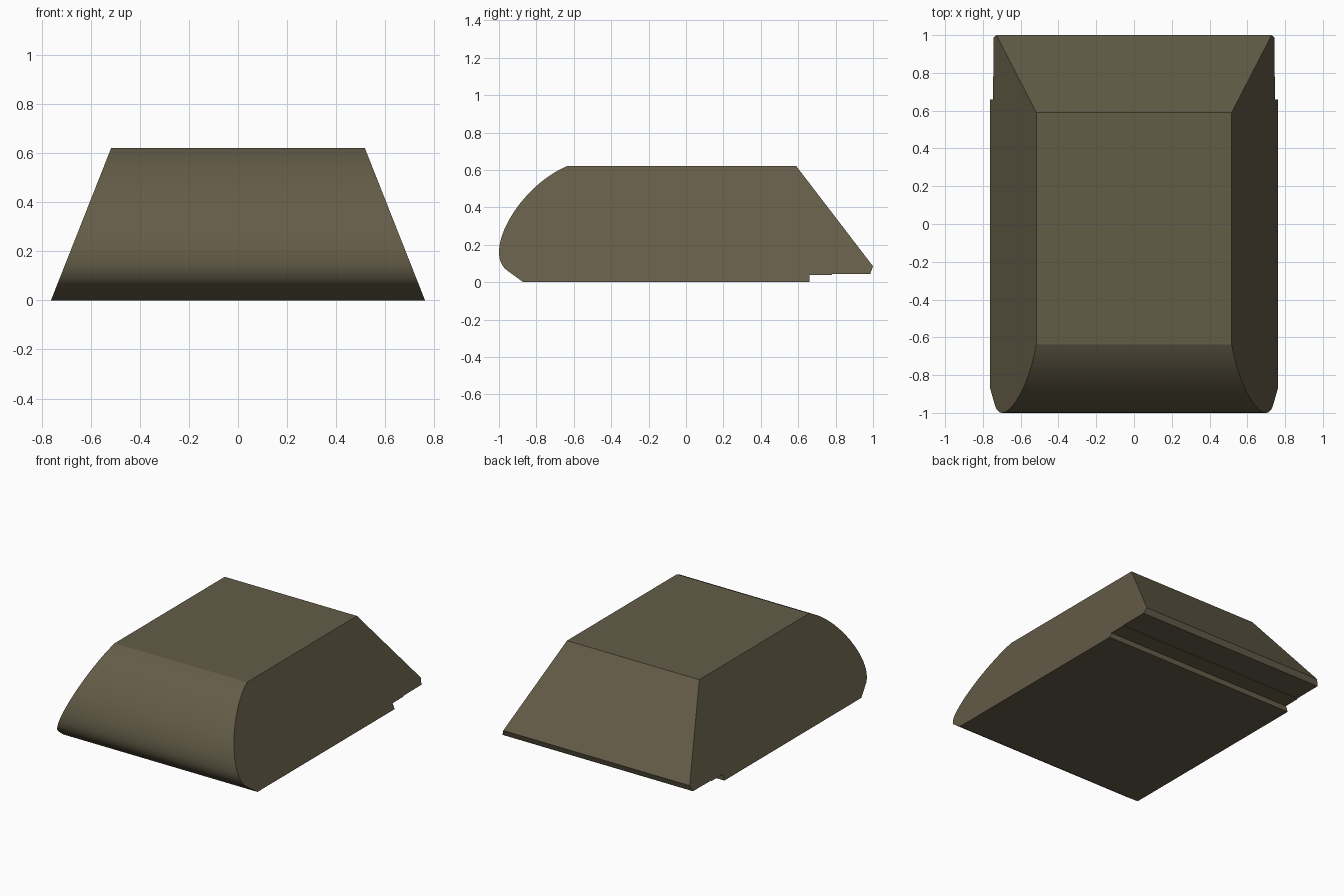
import bpy, bmesh, math
from mathutils import Vector
from mathutils.geometry import interpolate_bezier

if "Cube" in bpy.data.objects:
    bpy.data.objects.remove(bpy.data.objects["Cube"])

TOP, BASE_HALF, TOP_HALF = 0.62, 0.762, 0.517


def bezier(a, b, c, d, n):
    pts = interpolate_bezier(*[Vector((p[0], p[1], 0)) for p in (a, b, c, d)], n)
    return [(p.x, p.y) for p in pts]


def half_width(z):
    return BASE_HALF + (TOP_HALF - BASE_HALF) * z / TOP


# Side profile (y, z): rounded front, sloped back and a step underneath
nose = bezier((-0.637, TOP), (-0.83, 0.54), (-1.0, 0.31), (-1.0, 0.16), 17)
chin = bezier((-1.0, 0.16), (-1.0, 0.12), (-0.985, 0.083), (-0.957, 0.063), 8)
profile = nose + chin[1:] + [(-0.87, 0), (0.66, 0), (0.66, 0.038), (0.78, 0.039),
                             (0.78, 0.043), (0.985, 0.044), (1.0, 0.085), (0.59, TOP)]

# Body: the profile spanned between two inward-leaning side walls
bm = bmesh.new()
left = [bm.verts.new((-half_width(z), y, z)) for y, z in profile]
right = [bm.verts.new((half_width(z), y, z)) for y, z in profile]
bm.faces.new(left)
bm.faces.new(right[::-1])
for i in range(len(profile)):
    j = (i + 1) % len(profile)
    bm.faces.new((left[i], right[i], right[j], left[j]))
bmesh.ops.recalc_face_normals(bm, faces=bm.faces[:])
mesh = bpy.data.meshes.new("body")
bm.to_mesh(mesh)
bm.free()

body = bpy.data.objects.new("body", mesh)
bpy.context.collection.objects.link(body)
mat = bpy.data.materials.new("olive brown")
mat.diffuse_color = (0.127, 0.107, 0.064, 1)
mat.use_nodes = True
mat.node_tree.nodes["Principled BSDF"].inputs["Base Color"].default_value = mat.diffuse_color
mesh.materials.append(mat)

# Smooth nose, crisp edges elsewhere
bpy.context.view_layer.objects.active = body
body.select_set(True)
bpy.ops.object.shade_smooth_by_angle(angle=math.radians(20))
